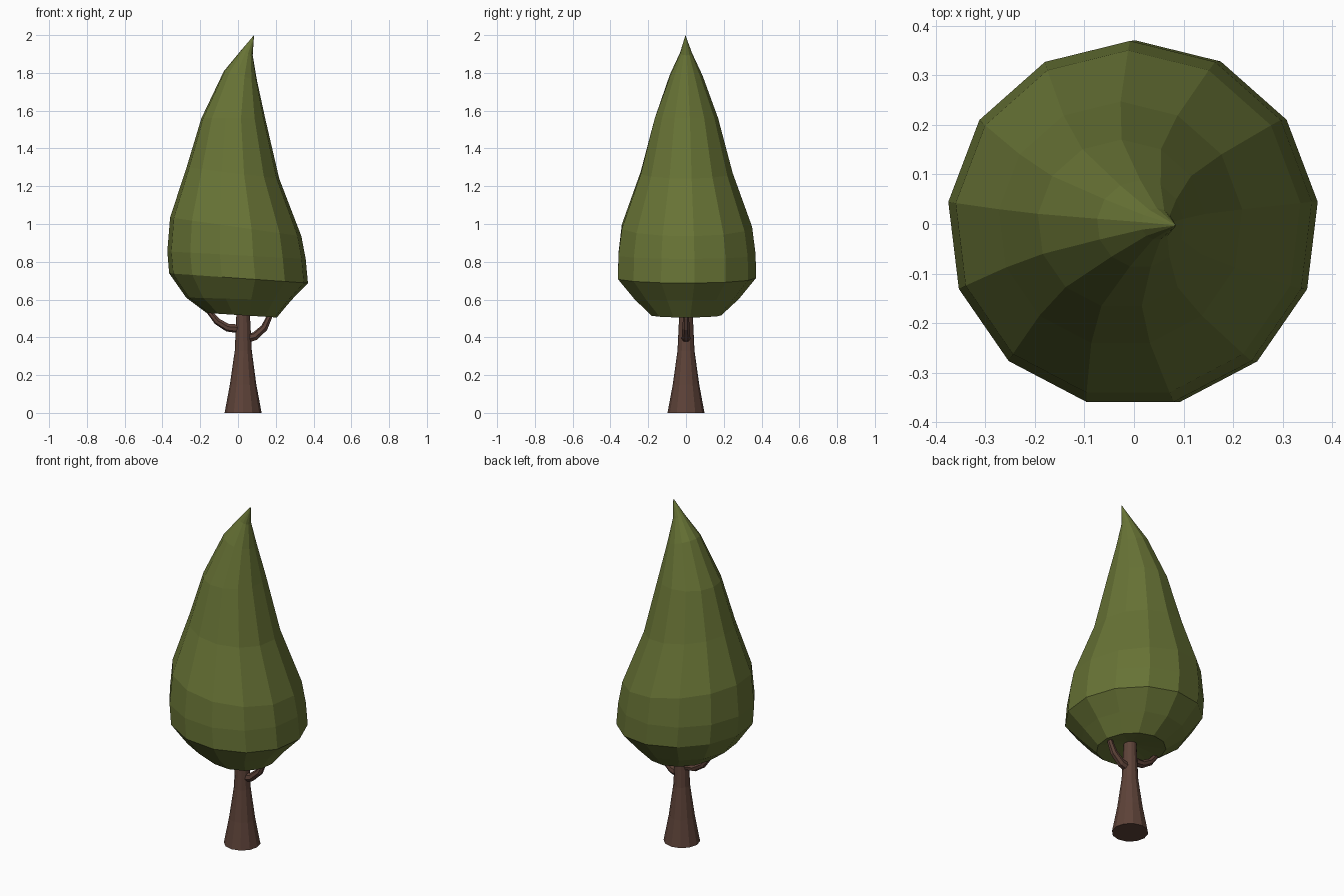
import bpy, bmesh, math
from mathutils import Vector

if "Cube" in bpy.data.objects:
    bpy.data.objects.remove(bpy.data.objects["Cube"])


def material(name, col):
    m = bpy.data.materials.new(name)
    m.diffuse_color = (*col, 1)
    m.use_nodes = True
    m.node_tree.nodes["Principled BSDF"].inputs["Base Color"].default_value = m.diffuse_color
    return m


green = material("leaf green", (0.137, 0.172, 0.036))
brown = material("bark brown", (0.110, 0.055, 0.040))


def loft(name, rings, sides, mat, start=None, end=None):
    """Bridge rings (centre, u axis, v axis); close ends with a face or a point."""
    bm = bmesh.new()
    loops = []
    for c, u, v in rings:
        loop = []
        for i in range(sides):
            a = math.pi / 2 + 2 * math.pi * i / sides
            loop.append(bm.verts.new(Vector(c) + Vector(u) * math.cos(a) + Vector(v) * math.sin(a)))
        loops.append(loop)
    for a, b in zip(loops, loops[1:]):
        for i in range(sides):
            j = (i + 1) % sides
            bm.faces.new((a[i], a[j], b[j], b[i]))
    for loop, tip in ((loops[0], start), (loops[-1], end)):
        if tip is None:
            bm.faces.new(loop)
        else:
            p = bm.verts.new(tip)
            for i in range(sides):
                bm.faces.new((loop[i], loop[(i + 1) % sides], p))
    bmesh.ops.recalc_face_normals(bm, faces=bm.faces)
    me = bpy.data.meshes.new(name)
    bm.to_mesh(me)
    bm.free()
    me.materials.append(mat)
    ob = bpy.data.objects.new(name, me)
    bpy.context.collection.objects.link(ob)
    return ob


# Foliage: 13-sided tilted rings (centre x, z, radius, tilt), leaning tip, recessed underside
crown = [(0.02, 0.517, 0.187, -0.012), (0.003, 0.603, 0.28, -0.008),
         (0.003, 0.713, 0.37, -0.026), (-0.008, 0.835, 0.369, -0.02),
         (-0.012, 0.985, 0.35, -0.05), (-0.027, 1.27, 0.247, -0.03),
         (-0.025, 1.56, 0.17, 0.0), (0.013, 1.785, 0.088, -0.025),
         (0.046, 1.905, 0.032, -0.012)]
loft("foliage", [((x, 0, z), (r, 0, t), (0, r, 0)) for x, z, r, t in crown], 13, green,
     start=(0.025, 0, 0.55), end=(0.085, -0.003, 2.0))

# Trunk: flared at the foot
trunk = [(0.027, 0, 0.098), (0.027, 0.15, 0.07), (0.028, 0.33, 0.045), (0.027, 0.56, 0.034)]
loft("trunk", [((x, 0, z), (r, 0, 0), (0, r, 0)) for x, z, r in trunk], 12, brown)


# Branches: tapered tubes curving up into the foliage
def branch(name, path):
    pts = [Vector((x, 0, z)) for x, z, r in path]
    rings = []
    for i, p in enumerate(pts):
        d = (pts[min(i + 1, len(pts) - 1)] - pts[max(i - 1, 0)]).normalized()
        r = path[i][2]
        rings.append((p, Vector((0, r, 0)), d.cross(Vector((0, 1, 0))) * r))
    loft(name, rings, 7, brown)


branch("left_branch", [(0.02, 0.445, 0.025), (-0.055, 0.452, 0.022), (-0.11, 0.485, 0.019),
                       (-0.155, 0.54, 0.014)])
branch("right_branch", [(0.03, 0.39, 0.027), (0.09, 0.405, 0.023), (0.14, 0.45, 0.02),
                        (0.165, 0.505, 0.016), (0.172, 0.545, 0.013)])
